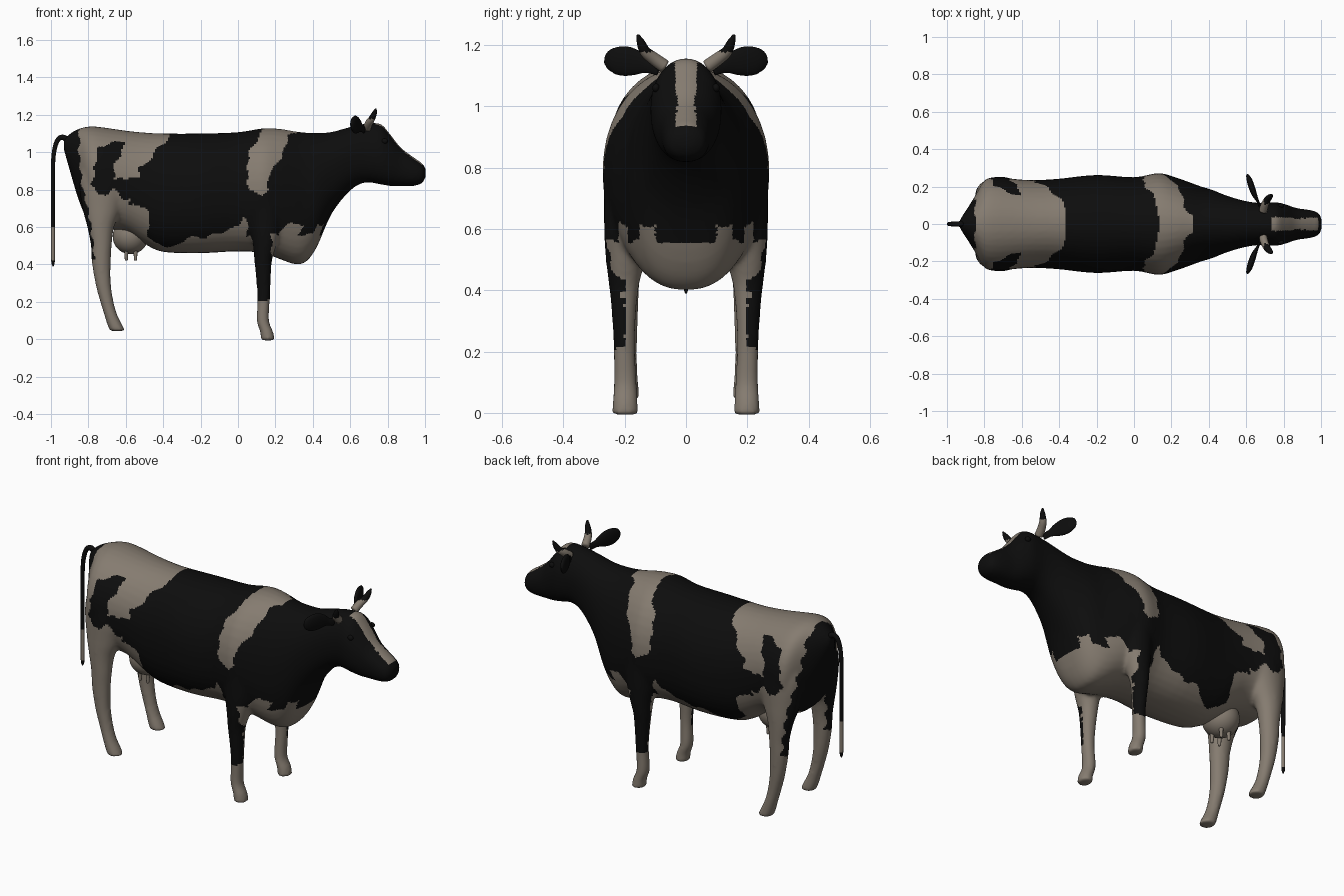
import bpy, bmesh, math
from mathutils import Vector

if "Cube" in bpy.data.objects:
    bpy.data.objects.remove(bpy.data.objects["Cube"])


def material(name, rgb):
    m = bpy.data.materials.new(name)
    m.diffuse_color = (*rgb, 1)
    m.use_nodes = True
    m.node_tree.nodes["Principled BSDF"].inputs["Base Color"].default_value = m.diffuse_color
    return m


BLACK = material("black_coat", (0.004, 0.004, 0.004))
CREAM = material("cream_coat", (0.235, 0.200, 0.162))


def loft(bm, rings):
    """Skin a list of equal-length point rings and cap both ends."""
    vs = [[bm.verts.new(p) for p in r] for r in rings]
    n = len(vs[0])
    for a, b in zip(vs, vs[1:]):
        for i in range(n):
            bm.faces.new((a[i], a[(i + 1) % n], b[(i + 1) % n], b[i]))
    bm.faces.new(vs[0])
    bm.faces.new(vs[-1])


def smooth_rows(rows, steps=4):
    """Catmull-Rom interpolation of number rows."""
    out = []
    for i in range(len(rows) - 1):
        p = [rows[max(0, min(len(rows) - 1, i + k))] for k in (-1, 0, 1, 2)]
        for s in range(steps):
            t = s / steps
            out.append([0.5 * (2 * b + (c - a) * t + (2 * a - 5 * b + 4 * c - d) * t * t
                               + (3 * b - a - 3 * c + d) * t ** 3) for a, b, c, d in zip(*p)])
    return out + [list(rows[-1])]


def angles(n):
    return [2 * math.pi * i / n for i in range(n)]


def finish(bm, name, rule=None):
    """Make an object; rule(centre, normal) is True where the coat is cream."""
    bmesh.ops.recalc_face_normals(bm, faces=bm.faces)
    me = bpy.data.meshes.new(name)
    bm.to_mesh(me)
    bm.free()
    ob = bpy.data.objects.new(name, me)
    bpy.context.collection.objects.link(ob)
    me.materials.append(BLACK)
    me.materials.append(CREAM)
    if rule:
        paint(me, rule)
    return ob


def paint(me, rule):
    for f in me.polygons:
        f.use_smooth = True
        f.material_index = int(rule(f.center, f.normal))


def tube(name, pts, radii, ref, rule, flat=1.0, n=12):
    rows = [Vector(r) for r in smooth_rows([(*p, r) for p, r in zip(pts, radii)])]
    rings = []
    for i, r in enumerate(rows):
        t = (rows[min(i + 1, len(rows) - 1)] - rows[max(i - 1, 0)]).to_3d().normalized()
        u = t.cross(Vector(ref)).normalized()
        v = u.cross(t)
        rings.append([r.to_3d() + (u * math.cos(a) * flat + v * math.sin(a)) * r[3] for a in angles(n)])
    bm = bmesh.new()
    loft(bm, rings)
    return finish(bm, name, rule)


# Trunk, neck and head: x, underside z, top z, half width
TRUNK = [(-.93, 1.01, 1.07, .025), (-.89, .87, 1.105, .085), (-.85, .74, 1.125, .15),
         (-.80, .63, 1.137, .232), (-.74, .60, 1.135, .25), (-.6, .57, 1.115, .237),
         (-.5, .51, 1.105, .236), (-.4, .467, 1.10, .242), (-.2, .46, 1.10, .262),
         (0, .47, 1.107, .25), (.13, .46, 1.127, .272), (.22, .43, 1.125, .25),
         (.3, .402, 1.112, .222), (.36, .412, 1.105, .2), (.42, .49, 1.103, .182),
         (.5, .67, 1.108, .15), (.6, .795, 1.135, .122), (.68, .838, 1.152, .112),
         (.76, .828, 1.152, .116), (.81, .82, 1.10, .105), (.87, .818, 1.025, .085),
         (.94, .82, .972, .075), (.985, .835, .94, .06), (1.004, .87, .91, .025)]
# Legs: z, min x, max x, inner y, outer y
FRONT_LEG = [(-.006, .122, .197, .155, .241), (.04, .118, .188, .158, .24), (.1, .1, .166, .16, .236),
             (.22, .104, .171, .166, .237), (.33, .096, .176, .162, .243), (.42, .087, .182, .152, .252),
             (.5, .08, .205, .13, .262), (.62, .06, .235, .1, .268), (.8, .05, .23, .1, .262),
             (.9, .1, .2, .12, .22)]
HIND_LEG = [(.044, -.685, -.603, .15, .236), (.08, -.70, -.62, .153, .235), (.13, -.715, -.645, .158, .234),
            (.2, -.737, -.665, .16, .233), (.3, -.763, -.68, .157, .238), (.42, -.783, -.68, .152, .243),
            (.5, -.787, -.675, .145, .246), (.6, -.806, -.662, .125, .25), (.7, -.832, -.62, .08, .252),
            (.85, -.85, -.58, .06, .25), (1.0, -.82, -.65, .08, .215)]


def trunk_ring(x, lo, hi, w):
    c, h, ring = (lo + hi) / 2, (hi - lo) / 2, []
    for a in angles(40):
        e = 2 / 2.05 if math.sin(a) > 0 else 2 / 2.35
        ring.append((x, math.copysign(abs(math.cos(a)) ** e, math.cos(a)) * w,
                     c + math.copysign(abs(math.sin(a)) ** e, math.sin(a)) * h))
    return ring


def leg_ring(z, x0, x1, y0, y1, s):
    return [((x0 + x1) / 2 + (x1 - x0) / 2 * math.cos(a),
             s * ((y0 + y1) / 2 + (y1 - y0) / 2 * math.sin(a)), z) for a in angles(20)]


# Coat patches as side outlines (x, z)
SHOULDER = [(.13, 1.2), (.13, 1.12), (.1, 1.06), (.055, .99), (.05, .85), (.06, .79), (.13, .775),
            (.16, .80), (.165, .87), (.21, .94), (.25, 1.02), (.27, 1.09), (.32, 1.1), (.32, 1.2)]
RUMP = [(-.845, 1.2), (-.85, 1.0), (-.835, .83), (-.80, .69), (-.785, .6), (-.775, .5), (-.768, .42),
        (-.9, .4), (-.9, -.1), (-.4, -.1), (-.42, .47), (-.45, .51), (-.485, .56), (-.47, .67),
        (-.5, .705), (-.58, .72), (-.57, .75), (-.54, .84), (-.525, .92), (-.47, .96),
        (-.42, 1.03), (-.36, 1.09), (-.34, 1.2)]
HIP = [(-.75, 1.02), (-.69, 1.05), (-.61, 1.06), (-.62, .99), (-.66, .94), (-.665, .84), (-.63, .865),
       (-.535, .86), (-.53, .75), (-.61, .75), (-.67, .80), (-.71, .775), (-.755, .775),
       (-.78, .83), (-.765, .91)]
BELLY = [(-.46, .3), (-.46, .515), (-.35, .49), (-.27, .545), (-.17, .545), (-.07, .575), (0, .61),
         (.045, .67), (.05, .54), (.09, .49), (.09, .3)]


def inside(poly, x, z):
    hit = False
    for (x0, z0), (x1, z1) in zip(poly, poly[1:] + poly[:1]):
        if (z0 > z) != (z1 > z) and x < (x1 - x0) * (z - z0) / (z1 - z0) + x0:
            hit = not hit
    return hit


def coat(p, n):
    x, y, z = p.x, abs(p.y), p.z
    if x > .5:  # face blaze
        return .73 < x < .985 and n.z > .15 and z > .915 and y < .028 + abs(x - .88) * .08
    x, z = x + .006 * math.sin(z * 70), z + .006 * math.sin(x * 60)
    if x > -.05 and z < .21:  # front socks
        return True
    if x > .05 and z < .66:  # front leg and brisket
        if x < .18 and y > .2:
            return False
        if x > .18:
            return z < .56 + (.055 if .1 < y < .15 or .19 < y < .22 else 0)
        return z < .55
    if inside(RUMP, x, z):
        return not inside(HIP, x, z)
    return inside(SHOULDER, x, z) or inside(BELLY, x, z)


# Body with legs, fused into one skin
bm = bmesh.new()
loft(bm, [trunk_ring(*r) for r in smooth_rows(TRUNK)])
for s in (1, -1):
    for leg in (FRONT_LEG, HIND_LEG):
        loft(bm, [leg_ring(*r, s) for r in smooth_rows(leg)])
body = finish(bm, "body")
rm = body.modifiers.new("fuse", 'REMESH')
rm.mode, rm.voxel_size = 'VOXEL', 0.01
sm = body.modifiers.new("soften", 'SMOOTH')
sm.factor, sm.iterations = 0.5, 7
fused = bpy.data.meshes.new_from_object(body.evaluated_get(bpy.context.evaluated_depsgraph_get()))
body.modifiers.clear()
body.data = fused
if len(fused.materials) < 2:
    fused.materials.clear()
    fused.materials.append(BLACK)
    fused.materials.append(CREAM)
paint(fused, coat)


# Udder
def ball(name, c, r, rule):
    b = bmesh.new()
    bmesh.ops.create_uvsphere(b, u_segments=32, v_segments=20, radius=1)
    for v in b.verts:
        v.co = Vector(c) + Vector(v.co[i] * r[i] for i in range(3))
    return finish(b, name, rule)


def cream(p, n):
    return True


def dark(p, n):
    return False


ball("udder", (-.575, 0, .55), (.095, .1, .095), cream)

# Tail
tube("tail", [(-.9, 0, 1.05), (-.93, 0, 1.078), (-.96, 0, 1.07), (-.98, 0, 1.02), (-.989, 0, .93),
              (-.989, 0, .75), (-.989, 0, .6), (-.989, 0, .45), (-.989, 0, .41), (-.989, 0, .39)],
     [.016, .015, .013, .012, .011, .011, .010, .010, .009, .003], (0, 1, 0),
     lambda p, n: .42 < p.z < .61)

# Paired ears, horns, eyes and teats
for s, side in ((1, "left"), (-1, "right")):
    tube("ear_" + side, [(.675, s * .09, 1.12), (.66, s * .125, 1.13), (.645, s * .155, 1.14),
                         (.63, s * .195, 1.147), (.617, s * .235, 1.147), (.608, s * .258, 1.142),
                         (.606, s * .266, 1.14)],
         [.02, .022, .038, .048, .042, .024, .003], (0, 0, 1), dark, flat=.35, n=16)
    tube("horn_" + side, [(.69, s * .07, 1.13), (.70, s * .105, 1.155), (.715, s * .133, 1.178),
                          (.73, s * .148, 1.21), (.737, s * .157, 1.233)],
         [.022, .021, .018, .013, .004], (1, 0, 0), lambda p, n: p.z < 1.178)
    ball("eye_" + side, (.785, s * .098, 1.06), (.016, .012, .014), dark)
    for x, part in ((-.597, "rear"), (-.548, "front")):
        tube(f"teat_{part}_{side}", [(x, s * .035, .49), (x, s * .036, .455), (x, s * .037, .425),
                                     (x, s * .037, .42)], [.014, .010, .008, .003], (0, 1, 0), cream)
